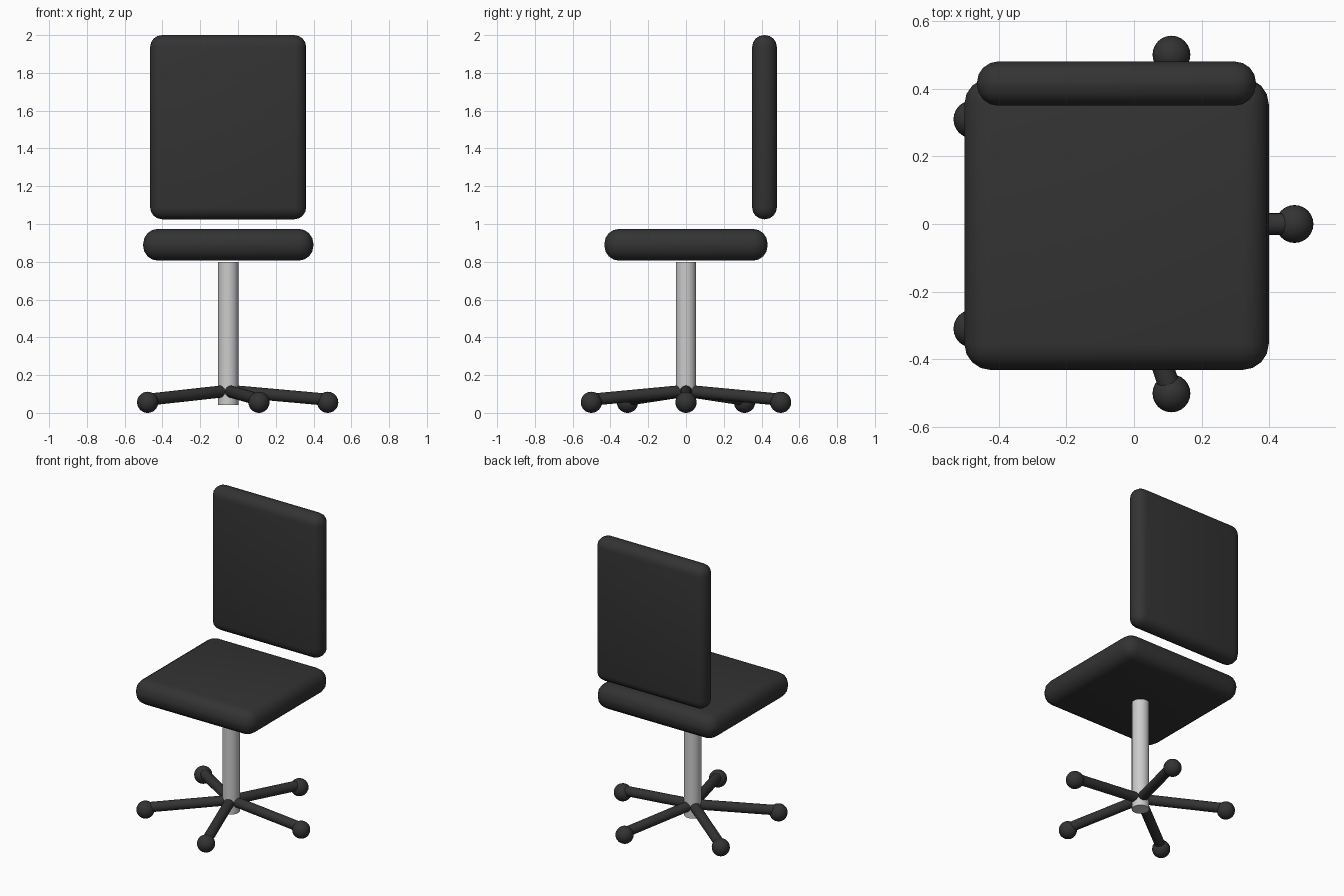
import bpy
import math
from mathutils import Vector

cube = bpy.data.objects.get("Cube")
if cube:
    bpy.data.objects.remove(cube, do_unlink=True)


def make_material(name, value):
    mat = bpy.data.materials.new(name)
    mat.use_nodes = True
    colour = (value, value, value, 1)
    mat.diffuse_color = colour
    mat.node_tree.nodes["Principled BSDF"].inputs["Base Color"].default_value = colour
    return mat


black = make_material("black upholstery", 0.033)
metal = make_material("light grey metal", 0.6)


def finish(name, mat):
    obj = bpy.context.object
    obj.name = name
    obj.data.materials.append(mat)
    bpy.ops.object.shade_smooth_by_angle(angle=math.radians(40))
    return obj


def cushion(name, low, high, radius):
    low, high = Vector(low), Vector(high)
    bpy.ops.mesh.primitive_cube_add(size=1, location=(low + high) / 2)
    obj = bpy.context.object
    obj.scale = high - low
    bpy.ops.object.transform_apply(location=False, rotation=False, scale=True)
    bevel = obj.modifiers.new("rounded edges", 'BEVEL')
    bevel.width = radius
    bevel.segments = 4
    bpy.ops.object.modifier_apply(modifier=bevel.name)
    finish(name, black)


def rod(name, start, end, radius, mat):
    start, end = Vector(start), Vector(end)
    axis = end - start
    bpy.ops.mesh.primitive_cylinder_add(
        vertices=24, radius=radius, depth=axis.length, location=(start + end) / 2,
        rotation=axis.to_track_quat('Z', 'Y').to_euler())
    finish(name, mat)


# Cushions
cushion("seat", (-0.502, -0.432, 0.806), (0.399, 0.432, 0.974), 0.078)
cushion("backrest", (-0.465, 0.35, 1.025), (0.361, 0.481, 2.0), 0.063)

# Central column
CX = -0.052
rod("column", (CX, 0, 0.043), (CX, 0, 0.798), 0.054, metal)

# Five spokes, each with a ball caster
for i in range(5):
    angle = math.tau * i / 5
    x = CX + 0.527 * math.cos(angle)
    y = 0.527 * math.sin(angle)
    rod(f"leg_{i + 1}", (CX, 0, 0.117), (x, y, 0.07), 0.032, black)
    bpy.ops.mesh.primitive_uv_sphere_add(
        segments=24, ring_count=16, radius=0.056, location=(x, y, 0.056))
    finish(f"caster_{i + 1}", black)
